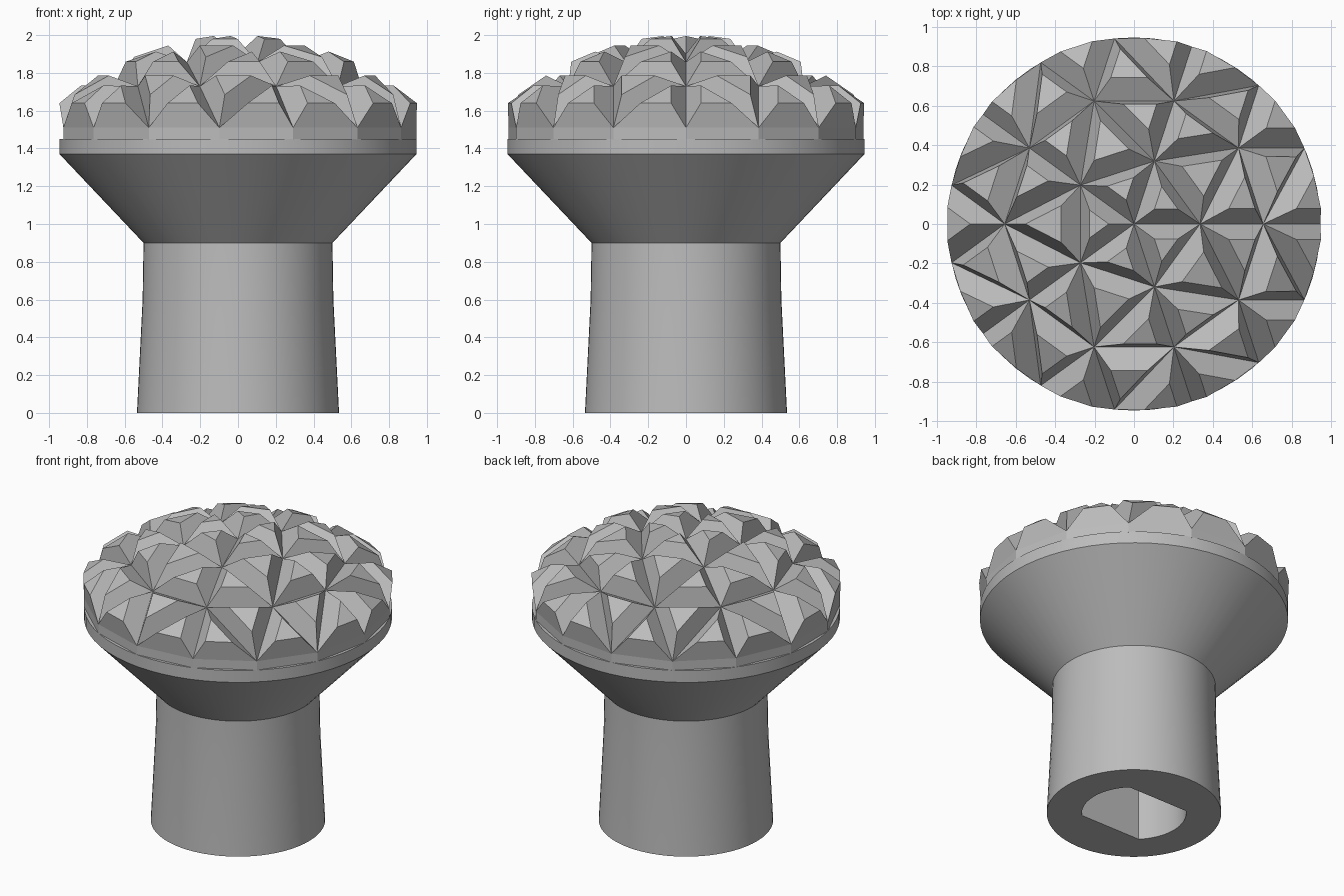
import bpy, bmesh
from math import sin, cos, pi, sqrt

old = bpy.data.objects.get("Cube")
if old:
    bpy.data.objects.remove(old, do_unlink=True)

# Single grey finish
grey = bpy.data.materials.new("plain grey")
grey.use_nodes = True
colour = (0.5, 0.5, 0.5, 1)
grey.diffuse_color = colour
grey.node_tree.nodes["Principled BSDF"].inputs["Base Color"].default_value = colour


def add_object(name, bm):
    bmesh.ops.recalc_face_normals(bm, faces=bm.faces)
    mesh = bpy.data.meshes.new(name)
    bm.to_mesh(mesh)
    bm.free()
    mesh.materials.append(grey)
    obj = bpy.data.objects.new(name, mesh)
    bpy.context.collection.objects.link(obj)
    return obj


def bridge(bm, a, b):
    n = len(a)
    for i in range(n):
        j = (i + 1) % n
        bm.faces.new((a[i], a[j], b[j], b[i]))


# Turned body with a shaft hole that has two flats
SEG = 64
HOLE_R, HOLE_FLAT, HOLE_DEPTH = 0.32, 0.226, 0.8
PROFILE = [(0.535, 0), (0.505, 0.6), (0.5, 0.9), (0.945, 1.37), (0.945, 1.45)]


def ring(bm, r, z, flat=9):
    points = ((r * cos(2 * pi * i / SEG), r * sin(2 * pi * i / SEG)) for i in range(SEG))
    return [bm.verts.new((x, max(-flat, min(flat, y)), z)) for x, y in points]


bm = bmesh.new()
loops = [ring(bm, HOLE_R, z, HOLE_FLAT) for z in (HOLE_DEPTH, 0)]
loops += [ring(bm, r, z) for r, z in PROFILE]
for a, b in zip(loops, loops[1:]):
    bridge(bm, a, b)
bm.faces.new(loops[0])
bm.faces.new(loops[-1])
body = add_object("knob_body", bm)
bpy.ops.object.select_all(action='DESELECT')
body.select_set(True)
bpy.context.view_layer.objects.active = body
bpy.ops.object.shade_smooth_by_angle(angle=0.4)

# Faceted crown: a five-sector triangulated dome, each triangle raised as a stud
SECTORS, DOME_R, DOME_TOP = 5, 1.34, 1.9
RADII = [0, 0.335, 0.655, 0.945]
bm = bmesh.new()
rows = []
for k, r in enumerate(RADII):
    count = max(1, SECTORS * k)
    z = DOME_TOP - DOME_R + sqrt(DOME_R ** 2 - r ** 2)
    rows.append([bm.verts.new((r * cos(2 * pi * i / count), r * sin(2 * pi * i / count), z))
                 for i in range(count)])
for k in range(1, len(rows)):
    inner, outer = rows[k - 1], rows[k]
    for s in range(SECTORS):
        for i in range(k):
            a = outer[s * k + i]
            b = outer[(s * k + i + 1) % len(outer)]
            c = inner[(s * (k - 1) + i) % len(inner)]
            bm.faces.new((a, b, c))
            if i < k - 1:
                d = inner[(s * (k - 1) + i + 1) % len(inner)]
                bm.faces.new((c, b, d))
bm.normal_update()
bmesh.ops.inset_individual(bm, faces=bm.faces[:], thickness=0.065, depth=0.114,
                           use_even_offset=True)

# Straight skirt joining the crown to the rim
base = [bm.verts.new((v.co.x, v.co.y, 1.445)) for v in rows[-1]]
bridge(bm, base, rows[-1])
bm.faces.new(base)
add_object("faceted_crown", bm)
